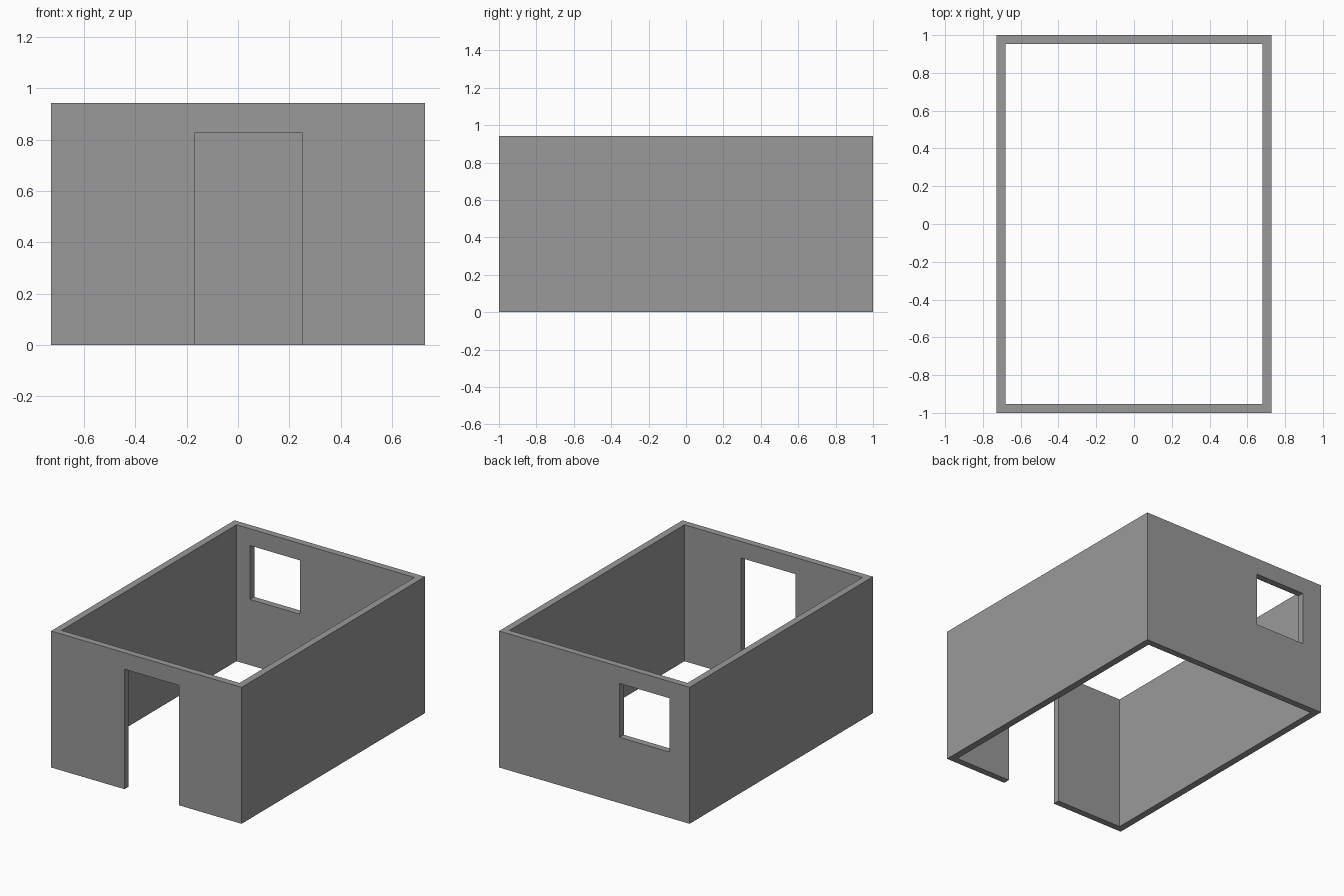
import bpy

if "Cube" in bpy.data.objects:
    bpy.data.objects.remove(bpy.data.objects["Cube"])

W, D, H = 1.455, 2.0, 0.942  # width, depth, height
TX, TY = 0.048, 0.046        # side wall and end wall thickness


def box(name, lo, hi):
    """Axis-aligned box between two corners."""
    bpy.ops.mesh.primitive_cube_add(size=1)
    ob = bpy.context.object
    ob.name = name
    for v in ob.data.vertices:
        v.co = [hi[i] if v.co[i] > 0 else lo[i] for i in range(3)]
    return ob


def cut(target, lo, hi):
    """Cut a box-shaped opening out of the target."""
    cutter = box("cutter", lo, hi)
    cutter.hide_render = True
    mod = target.modifiers.new("opening", "BOOLEAN")
    mod.operation = "DIFFERENCE"
    mod.solver = "EXACT"
    mod.object = cutter
    bpy.context.view_layer.objects.active = target
    bpy.ops.object.modifier_apply(modifier=mod.name)
    bpy.data.objects.remove(cutter, do_unlink=True)


x, y = W / 2, D / 2
walls = box("walls", (-x, -y, 0), (x, y, H))

# Hollow room, open at top and bottom
cut(walls, (TX - x, TY - y, -0.1), (x - TX, y - TY, H + 0.1))

# Doorway in the front wall
cut(walls, (-0.167, -y - 0.1, -0.1), (0.249, -y + 0.2, 0.828))

# Window in the back wall
cut(walls, (-0.576, y - 0.2, 0.454), (-0.193, y + 0.1, 0.826))

# Dark grey wall colour
grey = bpy.data.materials.new("dark_grey")
grey.diffuse_color = (0.32, 0.32, 0.32, 1)
grey.use_nodes = True
grey.node_tree.nodes["Principled BSDF"].inputs["Base Color"].default_value = grey.diffuse_color
walls.data.materials.clear()
walls.data.materials.append(grey)
